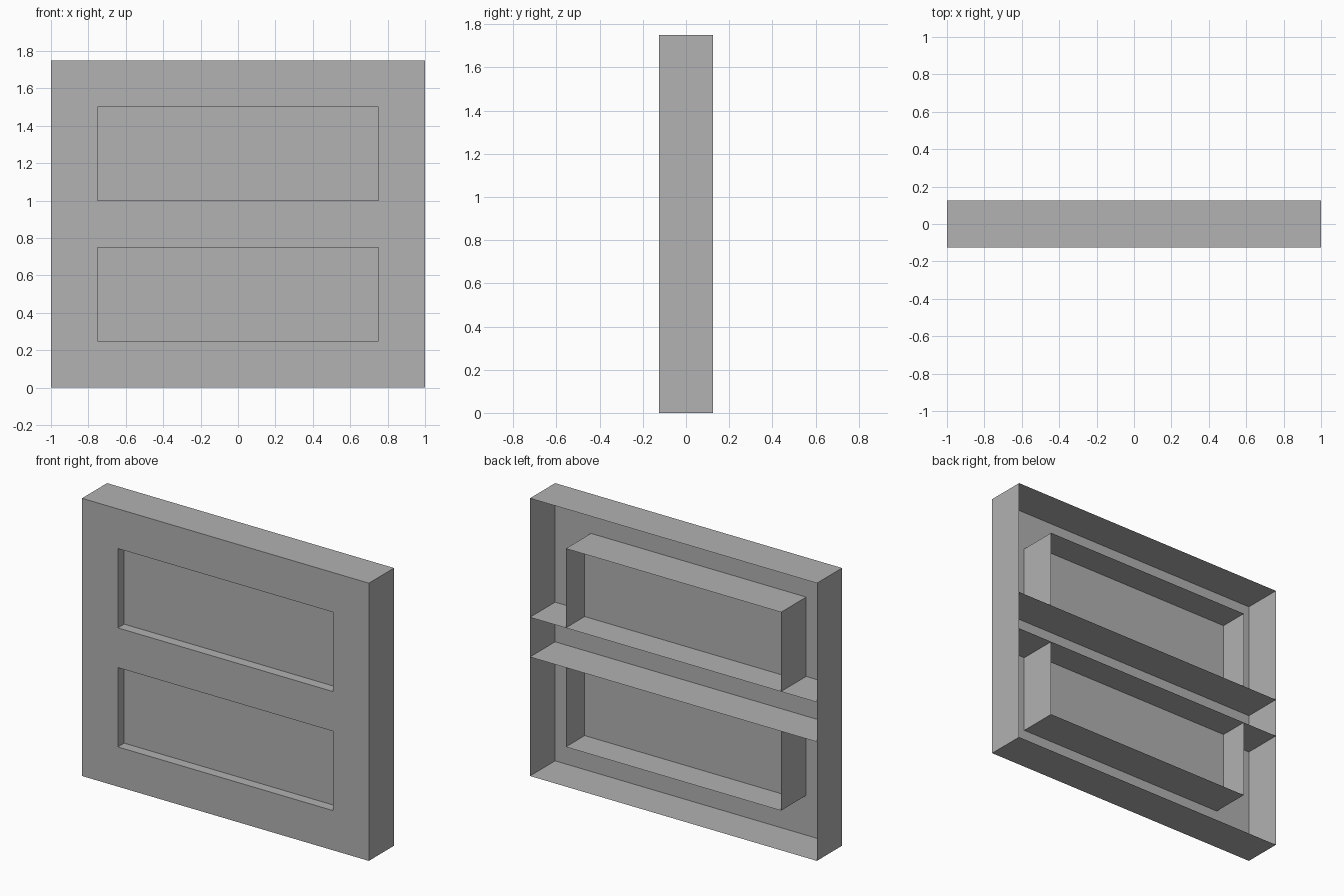
import bpy
import bmesh
from mathutils import Vector

cube = bpy.data.objects.get("Cube")
if cube:
    bpy.data.objects.remove(cube, do_unlink=True)

# Single grey material
grey = bpy.data.materials.new("plain_grey")
grey.use_nodes = True
colour = (0.445, 0.445, 0.445, 1)
grey.diffuse_color = colour
grey.node_tree.nodes["Principled BSDF"].inputs["Base Color"].default_value = colour

HALF_W, HEIGHT = 1.0, 1.75
FRONT, BACK, PANEL = -0.125, 0.125, -0.0625
OPEN_W = 0.75
OPENINGS = {"lower": (0.25, 0.75), "upper": (1.0, 1.5)}


def sheets(name, quads):
    """Make one object from flat sheets, each given as (corners, normal)."""
    bm = bmesh.new()
    for corners, normal in quads:
        face = bm.faces.new([bm.verts.new(c) for c in corners])
        face.normal_update()
        if face.normal.dot(Vector(normal)) < 0:
            face.normal_flip()
    bmesh.ops.remove_doubles(bm, verts=bm.verts[:], dist=0.0001)
    mesh = bpy.data.meshes.new(name)
    bm.to_mesh(mesh)
    bm.free()
    mesh.materials.append(grey)
    obj = bpy.data.objects.new(name, mesh)
    bpy.context.collection.objects.link(obj)
    return obj


def upright(x0, x1, z0, z1, y):
    return [(x0, y, z0), (x1, y, z0), (x1, y, z1), (x0, y, z1)], (0, -1, 0)


def level(half, z, up):
    return [(-half, FRONT, z), (half, FRONT, z), (half, BACK, z), (-half, BACK, z)], (0, 0, up)


def side(x, z0, z1, out):
    return [(x, FRONT, z0), (x, BACK, z0), (x, BACK, z1), (x, FRONT, z1)], (out, 0, 0)


# Front face: a grid with the two openings left out
xs = [-HALF_W, -OPEN_W, OPEN_W, HALF_W]
zs = [0] + [z for pair in OPENINGS.values() for z in pair] + [HEIGHT]
front = []
for i, (x0, x1) in enumerate(zip(xs, xs[1:])):
    for z0, z1 in zip(zs, zs[1:]):
        if not (i == 1 and (z0, z1) in OPENINGS.values()):
            front.append(upright(x0, x1, z0, z1, FRONT))
sheets("front_face", front)

# Thin outer walls, open at the back
sheets("outer_walls", [level(HALF_W, 0, -1), level(HALF_W, HEIGHT, 1),
                       side(-HALF_W, 0, HEIGHT, -1), side(HALF_W, 0, HEIGHT, 1)])

# Opening linings and recessed panels; the two middle shelves run full width
for name, (z0, z1) in OPENINGS.items():
    floor_w = HALF_W if name == "upper" else OPEN_W
    roof_w = HALF_W if name == "lower" else OPEN_W
    sheets(name + "_lining", [level(floor_w, z0, 1), level(roof_w, z1, -1),
                              side(-OPEN_W, z0, z1, 1), side(OPEN_W, z0, z1, -1)])
    sheets(name + "_panel", [upright(-OPEN_W, OPEN_W, z0, z1, PANEL)])
